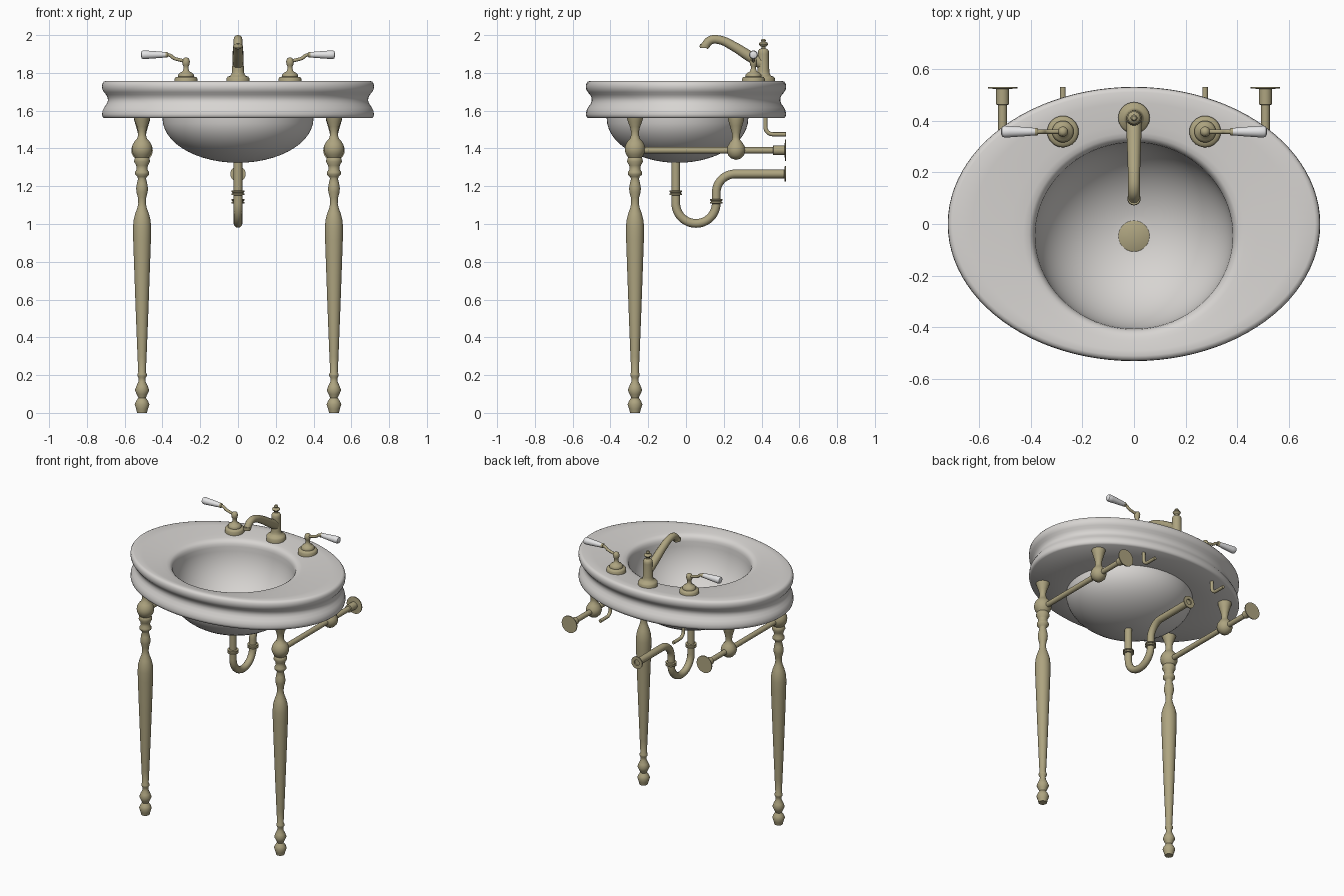
import bpy, bmesh, math
from mathutils import Matrix, Vector

def material(name, rgb):
    m = bpy.data.materials.new(name)
    m.diffuse_color = (*rgb, 1)
    return m

BRASS = material("aged_brass", (0.42, 0.37, 0.215))
CHINA = material("white_china", (0.68, 0.66, 0.64))
GRIP = material("bright_porcelain", (0.78, 0.78, 0.79))

def finish(ob, mat, angle=45):
    ob.data.materials.clear()
    ob.data.materials.append(mat)
    bpy.ops.object.select_all(action='DESELECT')
    ob.select_set(True)
    bpy.context.view_layer.objects.active = ob
    bpy.ops.object.shade_smooth_by_angle(angle=math.radians(angle))
    return ob

def loft(name, rings, mat, n=28, matrix=Matrix(), angle=45):
    """Skin elliptical rings (rx, ry, centre_y, z), closing both ends."""
    bm = bmesh.new()
    loops = []
    for rx, ry, cy, z in rings:
        loops.append([bm.verts.new((rx * math.cos(2 * math.pi * i / n),
                                    cy + ry * math.sin(2 * math.pi * i / n), z))
                      for i in range(n)])
    for a, b in zip(loops, loops[1:]):
        for i in range(n):
            j = (i + 1) % n
            bm.faces.new((a[i], a[j], b[j], b[i]))
    bm.faces.new(loops[0][::-1])
    bm.faces.new(loops[-1])
    bmesh.ops.recalc_face_normals(bm, faces=bm.faces)
    bm.transform(matrix)
    me = bpy.data.meshes.new(name)
    bm.to_mesh(me)
    bm.free()
    ob = bpy.data.objects.new(name, me)
    bpy.context.collection.objects.link(ob)
    return finish(ob, mat, angle)

def lathe(name, profile, loc, mat=BRASS, axis='Z', sign=1, n=28):
    """Turn (radius, height) points round an axis."""
    rot = {'Z': Matrix(), 'Y': Matrix.Rotation(-math.pi / 2, 4, 'X'),
           'X': Matrix.Rotation(sign * math.pi / 2, 4, 'Y')}[axis]
    return loft(name, [(r, r, 0, z) for r, z in profile], mat, n,
                Matrix.Translation(loc) @ rot)

def tube(name, pts, radius, mat=BRASS, bezier=False, radii=None, caps=True):
    cu = bpy.data.curves.new(name + "_path", 'CURVE')
    cu.dimensions = '3D'
    cu.bevel_depth = radius
    cu.bevel_resolution = 4
    cu.use_fill_caps = caps
    sp = cu.splines.new('BEZIER' if bezier else 'POLY')
    store = sp.bezier_points if bezier else sp.points
    store.add(len(pts) - 1)
    for i, p in enumerate(pts):
        if bezier:
            store[i].co = p
            store[i].handle_left_type = store[i].handle_right_type = 'AUTO'
        else:
            store[i].co = (*p, 1)
        store[i].radius = radii[i] if radii else 1
    sp.resolution_u = 8
    tmp = bpy.data.objects.new(name + "_path", cu)
    bpy.context.collection.objects.link(tmp)
    bpy.context.view_layer.update()
    me = bpy.data.meshes.new_from_object(tmp.evaluated_get(bpy.context.evaluated_depsgraph_get()))
    bpy.data.objects.remove(tmp)
    ob = bpy.data.objects.new(name, me)
    bpy.context.collection.objects.link(ob)
    return finish(ob, mat)

def arc(x, cy, cz, r, a0, a1, n=16):
    """Arc points in the YZ plane, angles in degrees."""
    return [(x, cy + r * math.cos(math.radians(a0 + (a1 - a0) * i / n)),
             cz + r * math.sin(math.radians(a0 + (a1 - a0) * i / n))) for i in range(n + 1)]

# Basin: bowl underside, moulded oval rim, dished deck, bowl interior
CY = -0.045
rings = []
for i in range(13):
    t = math.radians(84 * (1 - i / 12))
    c, s = math.cos(t), math.sin(t)
    rings.append((0.40 * c, 0.375 * c, CY, 1.56 - 0.236 * s))
for d, z in [(0.012, 1.56), (0.003, 1.568), (0, 1.58), (0.003, 1.60), (0.012, 1.618),
             (0.024, 1.635), (0.031, 1.652), (0.030, 1.668), (0.022, 1.684), (0.010, 1.698),
             (0.002, 1.712), (0, 1.728), (0.002, 1.743), (0.009, 1.753), (0.02, 1.757)]:
    rings.append((0.72 - d, 0.53 - d, 0, z))
for f, z in [(0.25, 1.755), (0.5, 1.751), (0.75, 1.747), (0.92, 1.743)]:
    rings.append((0.70 + (0.405 - 0.70) * f, 0.51 + (0.385 - 0.51) * f, CY * f, z))
rings += [(0.405, 0.382, CY, 1.739), (0.394, 0.371, CY, 1.731), (0.386, 0.363, CY, 1.718)]
for i in range(17):
    t = math.radians(82 * i / 16)
    c, s = math.cos(t), math.sin(t)
    rings.append((0.382 * c, 0.36 * c, CY, 1.70 - 0.345 * s))
loft("basin", rings, CHINA, 96, angle=50)
lathe("drain", [(0.06, -0.02), (0.06, 0.003), (0.055, 0.006)], (0, -0.047, 1.359))

LEG = [(0.026, 0), (0.031, 0.02), (0.039, 0.045), (0.032, 0.062), (0.02, 0.08), (0.028, 0.098),
       (0.038, 0.12), (0.03, 0.142), (0.019, 0.165), (0.018, 0.185), (0.025, 0.195), (0.025, 0.205),
       (0.02, 0.215), (0.024, 0.30), (0.032, 0.50), (0.040, 0.72), (0.047, 0.92), (0.048, 0.98),
       (0.045, 1.02), (0.036, 1.055), (0.025, 1.085), (0.02, 1.11), (0.022, 1.14), (0.03, 1.17),
       (0.031, 1.19), (0.027, 1.215), (0.021, 1.24), (0.025, 1.25), (0.037, 1.262), (0.037, 1.275),
       (0.028, 1.29), (0.031, 1.31), (0.042, 1.33), (0.04, 1.345), (0.036, 1.352), (0.047, 1.368),
       (0.053, 1.385), (0.054, 1.40), (0.050, 1.42), (0.039, 1.438), (0.026, 1.452), (0.021, 1.47),
       (0.021, 1.49), (0.027, 1.515), (0.037, 1.54), (0.044, 1.565)]
BRACKET = [(0.003, 1.34), (0.025, 1.347), (0.042, 1.364), (0.05, 1.39), (0.046, 1.41),
           (0.034, 1.43), (0.022, 1.445), (0.02, 1.46), (0.023, 1.485), (0.033, 1.52),
           (0.042, 1.55), (0.043, 1.565)]
TAP = [(0.061, 1.745), (0.061, 1.768), (0.055, 1.777), (0.042, 1.780), (0.042, 1.79),
       (0.033, 1.80), (0.018, 1.808), (0.014, 1.82), (0.013, 1.835), (0.018, 1.842),
       (0.02, 1.86), (0.016, 1.875), (0.006, 1.881)]

for s, side in ((-1, "left"), (1, "right")):
    # Turned front leg, wall bar and rear bracket
    x = 0.508 * s
    lathe(side + "_front_leg", LEG, (x, -0.27, 0))
    lathe(side + "_rear_bracket", BRACKET, (x, 0.265, 0))
    lathe(side + "_wall_bar", [(0.017, -0.27), (0.017, 0.46), (0.025, 0.462), (0.025, 0.522),
                               (0.057, 0.524), (0.057, 0.53)], (x, 0, 1.39), axis='Y')
    # Supply pipe
    tx = 0.275 * s
    tube(side + "_supply_pipe", [(tx, 0.42, 1.57)] + arc(tx, 0.46, 1.515, 0.04, 180, 270, 8)
         + [(tx, 0.53, 1.475)], 0.011)
    # Tap with lever and porcelain grip
    ty = 0.357
    lathe(side + "_tap_base", TAP, (tx, ty, 0))
    tube(side + "_tap_lever", [(tx, ty, 1.86), (tx + 0.03 * s, ty, 1.868), (tx + 0.065 * s, ty, 1.878),
                               (tx + 0.085 * s, ty, 1.893), (tx + 0.11 * s, ty, 1.896)], 0.009, bezier=True)
    lathe(side + "_tap_collar", [(0.012, 0), (0.015, 0.003), (0.015, 0.012)],
          (tx + 0.096 * s, ty, 1.896), axis='X', sign=s)
    lathe(side + "_tap_grip", [(0.014, 0), (0.017, 0.03), (0.022, 0.10), (0.023, 0.118),
                               (0.019, 0.128), (0.008, 0.132)],
          (tx + 0.107 * s, ty, 1.896), GRIP, 'X', s)

# Centre faucet: body with finial, and tapering spout
lathe("faucet_body", [(0.061, 1.745), (0.061, 1.77), (0.054, 1.78), (0.04, 1.785), (0.034, 1.795),
                      (0.031, 1.81), (0.029, 1.90), (0.029, 1.915), (0.023, 1.925), (0.012, 1.93),
                      (0.011, 1.938), (0.02, 1.944), (0.025, 1.952), (0.021, 1.96), (0.011, 1.964),
                      (0.013, 1.972), (0.008, 1.98)], (0, 0.41, 0))
tube("faucet_spout", [(0, 0.40, 1.85), (0, 0.33, 1.892), (0, 0.25, 1.942), (0, 0.18, 1.974),
                      (0, 0.13, 1.973), (0, 0.098, 1.94)], 0.025,
     bezier=True, radii=[1.2, 1.12, 1.0, 0.92, 0.92, 0.9])
lathe("spout_tip", [(0.024, -0.008), (0.026, 0), (0.024, 0.012)], (0, 0.098, 1.94))

# Waste trap, joint collars and wall flange
tube("waste_trap", [(0, -0.054, 1.35)] + arc(0, 0.053, 1.11, 0.107, 180, 360, 24)
     + arc(0, 0.26, 1.165, 0.10, 180, 90) + [(0, 0.53, 1.265)], 0.023, caps=False)
for name, y, z in (("inlet_collar", -0.054, 1.165), ("outlet_collar", 0.16, 1.12)):
    lathe(name, [(0.022, -0.013), (0.034, -0.011), (0.034, -0.004), (0.028, -0.002),
                 (0.028, 0.002), (0.034, 0.004), (0.034, 0.011), (0.022, 0.013)], (0, y, z))
lathe("waste_flange", [(0.024, 0.52), (0.041, 0.523), (0.041, 0.53), (0.019, 0.53), (0.019, 0.50)],
      (0, 0, 1.265), axis='Y')
